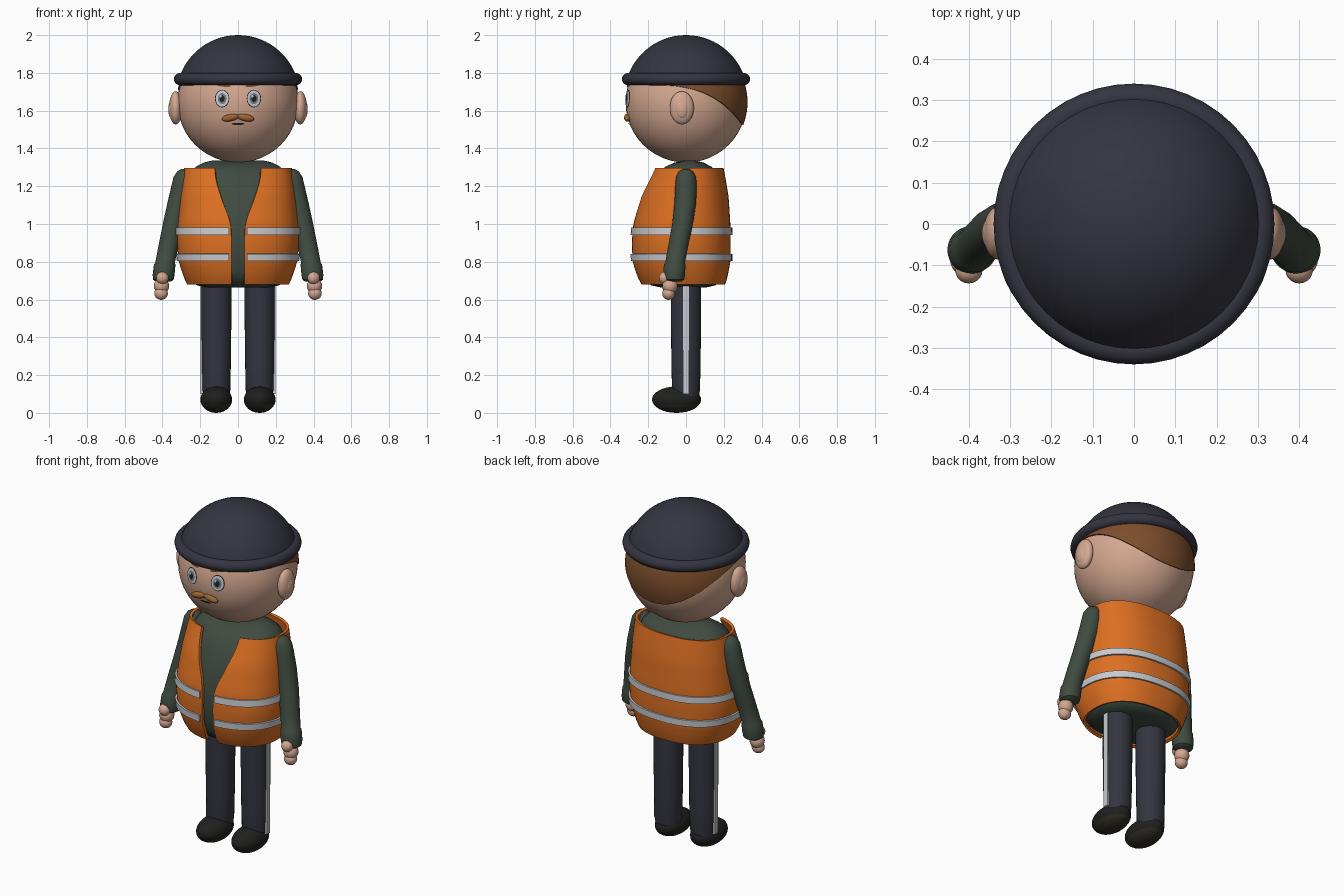
import bpy, bmesh, math
from math import sin, cos, pi, sqrt, asin
from mathutils import Matrix, Vector

cube = bpy.data.objects.get("Cube")
if cube:
    bpy.data.objects.remove(cube, do_unlink=True)


def material(name, *rgb):
    mat = bpy.data.materials.new(name)
    mat.use_nodes = True
    mat.diffuse_color = (*rgb, 1)
    mat.node_tree.nodes["Principled BSDF"].inputs["Base Color"].default_value = (*rgb, 1)
    return mat


SKIN = material("skin", .66, .39, .28)
HAIR = material("hair brown", .2, .075, .025)
NAVY = material("dark navy", .035, .035, .052)
ORANGE = material("safety orange", .72, .16, .016)
GREEN = material("dark green", .05, .07, .052)
SILVER = material("reflective silver", .58, .59, .62)
BLACK = material("black", .014, .014, .013)
SOLE = material("sole brown", .03, .026, .018)
GINGER = material("moustache brown", .33, .13, .035)
IRIS = material("iris blue", .16, .2, .27)

HEAD_R, HEAD_Z = .32, 1.645
SIDES = (("left", 1), ("right", -1))


def finish(name, bm, mat, thickness=0):
    mesh = bpy.data.meshes.new(name)
    bm.to_mesh(mesh)
    bm.free()
    mesh.materials.append(mat)
    obj = bpy.data.objects.new(name, mesh)
    bpy.context.collection.objects.link(obj)
    bpy.ops.object.select_all(action='DESELECT')
    obj.select_set(True)
    bpy.context.view_layer.objects.active = obj
    if thickness:
        mod = obj.modifiers.new("thickness", 'SOLIDIFY')
        mod.thickness = thickness
        mod.offset = -1
        bpy.ops.object.modifier_apply(modifier=mod.name)
    bpy.ops.object.shade_smooth_by_angle(angle=math.radians(40))
    return obj


def ball(name, centre, radii, mat, tilt=0, segs=32):
    bm = bmesh.new()
    place = Matrix.Translation(centre) @ Matrix.Rotation(tilt, 4, 'Y') @ Matrix.Diagonal((*radii, 1))
    bmesh.ops.create_uvsphere(bm, u_segments=segs, v_segments=segs // 2, radius=1, matrix=place)
    return finish(name, bm, mat)


def skin_rings(bm, rings, closed):
    """Bridge rings of points, bottom to top, counter-clockwise seen from above."""
    rows = [[bm.verts.new(p) for p in ring] for ring in rings]
    n = len(rows[0])
    for low, high in zip(rows, rows[1:]):
        for j in range(n if closed else n - 1):
            k = (j + 1) % n
            bm.faces.new((low[j], low[k], high[k], high[j]))
    if closed:
        bm.faces.new(rows[0][::-1])
        bm.faces.new(rows[-1])


def stack(name, rows, mat, mirror=1, segs=28):
    """Solid of round horizontal rings given as (x, y, z, radius), bottom to top."""
    bm = bmesh.new()
    angles = [2 * pi * j / segs for j in range(segs)]
    skin_rings(bm, [[(mirror * x + r * cos(a), y + r * sin(a), z) for a in angles]
                    for x, y, z, r in rows], True)
    return finish(name, bm, mat)


# Torso outline: height, half width, front y, back y
OUTLINE = [(.66, .26, -.225, .2), (.72, .288, -.258, .22), (.8, .314, -.283, .235),
           (.9, .324, -.288, .237), (1, .32, -.28, .235), (1.15, .305, -.24, .225),
           (1.25, .292, -.195, .208), (1.34, .28, -.155, .19)]


def blend(table, z):
    for a, b in zip(table, table[1:]):
        if z <= b[0]:
            break
    t = max(0, min(1, (z - a[0]) / (b[0] - a[0])))
    return [p + (q - p) * t for p, q in zip(a, b)][1:]


def torso_ring(z, grow=0, gap=0, segs=56):
    """Rounded-square ring at height z, starting at the front, optionally open there."""
    width, front, back = blend(OUTLINE, z)
    mid, depth, width = (front + back) / 2, (back - front) / 2 + grow, width + grow
    power = 2 / 2.3
    start = asin((gap / width) ** (1 / power))
    count = segs + 1 if gap else segs
    points = []
    for j in range(count):
        t = start + (2 * pi - 2 * start) * j / segs
        s, c = sin(t), cos(t)
        points.append((math.copysign(abs(s) ** power, s) * width,
                       mid - math.copysign(abs(c) ** power, c) * depth, z))
    return points


# Shirt body under the vest
bm = bmesh.new()
SHIRT = [(.665, -.09), (.675, -.05), (.7, -.025), (.75, -.02), (.85, -.02), (.95, -.02),
         (1.05, -.02), (1.15, -.022), (1.23, -.027), (1.28, -.04), (1.305, -.065),
         (1.325, -.1), (1.335, -.14)]
skin_rings(bm, [torso_ring(z, g) for z, g in SHIRT], True)
finish("shirt_body", bm, GREEN)

# Open vest with a v-neck
OPENING = [(.66, .034), (.98, .036), (1.04, .05), (1.12, .082), (1.2, .108), (1.25, .12), (1.3, .123)]
bm = bmesh.new()
levels = [.68 + (1.297 - .68) * i / 20 for i in range(21)]
skin_rings(bm, [torso_ring(z, 0, blend(OPENING, z)[0]) for z in levels], False)
finish("vest", bm, ORANGE, .016)

# Reflective bands
for label, height in (("upper", .962), ("lower", .823)):
    bm = bmesh.new()
    skin_rings(bm, [torso_ring(height + d, .01, .048) for d in (-.019, 0, .019)], False)
    finish(label + "_vest_band", bm, SILVER, .014)

# Head, hat dome and rolled brim
ball("head", (0, 0, HEAD_Z), (HEAD_R,) * 3, SKIN, segs=48)
DOME_R, DOME_Z = .327, 1.673
tilts = [.28 + (pi / 2 - .29) * i / 14 for i in range(15)]
stack("hat_dome", [(0, 0, DOME_Z + DOME_R * sin(a), DOME_R * cos(a)) for a in tilts], NAVY, segs=48)
bpy.ops.mesh.primitive_torus_add(location=(0, 0, 1.767), major_radius=.308, minor_radius=.032,
                                 major_segments=48, minor_segments=14)
brim = bpy.context.object
brim.name = "hat_brim"
brim.data.materials.append(NAVY)
bpy.ops.object.shade_smooth_by_angle(angle=math.radians(40))


# Hair shell, sweeping down towards the back
def hair_edge(a):
    """Lowest elevation of the hair at an angle measured from the front."""
    e = .4
    while e > -.6:
        y = -HEAD_R * cos(e) * cos(a)
        t = max(0, y + .14)
        if HEAD_Z + HEAD_R * sin(e) < 1.735 - .63 * t ** 2 - 2.4 * t ** 4:
            break
        e -= .004
    return e


bm = bmesh.new()
shell = HEAD_R + .006
angles = [pi * (.28 + 1.44 * j / 56) for j in range(57)]
lows = [hair_edge(a) for a in angles]
rings = []
for i in range(9):
    ring = []
    for a, low in zip(angles, lows):
        e = low + (.45 - low) * i / 8
        ring.append((shell * cos(e) * sin(a), -shell * cos(e) * cos(a), HEAD_Z + shell * sin(e)))
    rings.append(ring)
skin_rings(bm, rings, False)
finish("hair", bm, HAIR, .012)


def face_plate(name, x, z, rx, rz, lift, mat, tilt=0, segs=24):
    """Thin oval lying on the front of the head."""
    def on_head(px, pz):
        r = HEAD_R + lift
        return (px, -sqrt(r * r - px * px - (pz - HEAD_Z) ** 2), pz)
    bm = bmesh.new()
    centre = bm.verts.new(on_head(x, z))
    rim = []
    for j in range(segs):
        a = 2 * pi * j / segs
        u, v = rx * cos(a), rz * sin(a)
        rim.append(bm.verts.new(on_head(x + u * cos(tilt) - v * sin(tilt),
                                        z + u * sin(tilt) + v * cos(tilt))))
    for j in range(segs):
        bm.faces.new((centre, rim[j], rim[(j + 1) % segs]))
    finish(name, bm, mat)


face_plate("mouth", 0, 1.53, .035, .006, .004, BLACK)

ARM = [(.395, -.064, .695, .04), (.395, -.064, .705, .054), (.394, -.063, .73, .058),
       (.388, -.06, .785, .057), (.386, -.058, .795, .052), (.367, -.04, .89, .053),
       (.343, -.018, 1, .055), (.317, -.004, 1.11, .057), (.296, 0, 1.2, .057),
       (.288, 0, 1.25, .053), (.284, 0, 1.278, .038), (.283, 0, 1.292, .016)]
LEG = [(.115, 0, .08, .068), (.115, 0, .12, .074), (.115, 0, .25, .077), (.115, 0, .5, .08),
       (.115, 0, .7, .08)]

for side, s in SIDES:
    # Eyes: outline, white, iris, pupil, glint
    for part, dx, dz, rx, rz, lift, mat in (
            ("eye_outline", 0, 0, .038, .047, .002, BLACK),
            ("eye_white", 0, 0, .034, .043, .004, SILVER),
            ("iris", 0, 0, .023, .029, .006, IRIS),
            ("pupil", 0, 0, .014, .018, .008, BLACK),
            ("eye_glint", -.008, .013, .006, .007, .0095, SILVER)):
        face_plate(f"{side}_{part}", s * .084 + dx, 1.664 + dz, rx, rz, lift, mat)
    face_plate(side + "_eyebrow", s * .085, 1.737, .048, .009, .007, HAIR, s * .2)
    # Moustache halves
    ball(side + "_moustache", (s * .04, -.31, 1.563), (.046, .018, .019), GINGER, s * .2, 20)
    # Ears
    ball(side + "_ear", (s * .33, -.022, 1.615), (.035, .064, .088), SKIN)
    ball(side + "_inner_ear", (s * .352, -.022, 1.608), (.017, .036, .05), SKIN, segs=20)
    # Sleeves and hands
    stack(side + "_sleeve", ARM, GREEN, s)
    ball(side + "_palm", (s * .405, -.085, .672), (.041, .041, .042), SKIN, segs=20)
    ball(side + "_fingers", (s * .407, -.092, .633), (.036, .034, .035), SKIN, segs=20)
    ball(side + "_thumb", (s * .4, -.112, .714), (.033, .032, .033), SKIN, segs=20)
    # Trouser legs with side stripe
    stack(side + "_trouser_leg", LEG, NAVY, s)
    bm = bmesh.new()
    bmesh.ops.create_cube(bm, size=1, matrix=Matrix.Translation((s * .191, 0, .395))
                          @ Matrix.Diagonal((.016, .03, .59, 1)))
    finish(side + "_trouser_stripe", bm, SILVER)
    # Shoes with a darker sole underneath
    shoe = ball(side + "_shoe", (s * .115, -.05, .07), (.084, .13, .07), BLACK)
    shoe.data.materials.append(SOLE)
    for face in shoe.data.polygons:
        face.material_index = int(face.center.z < .04)
